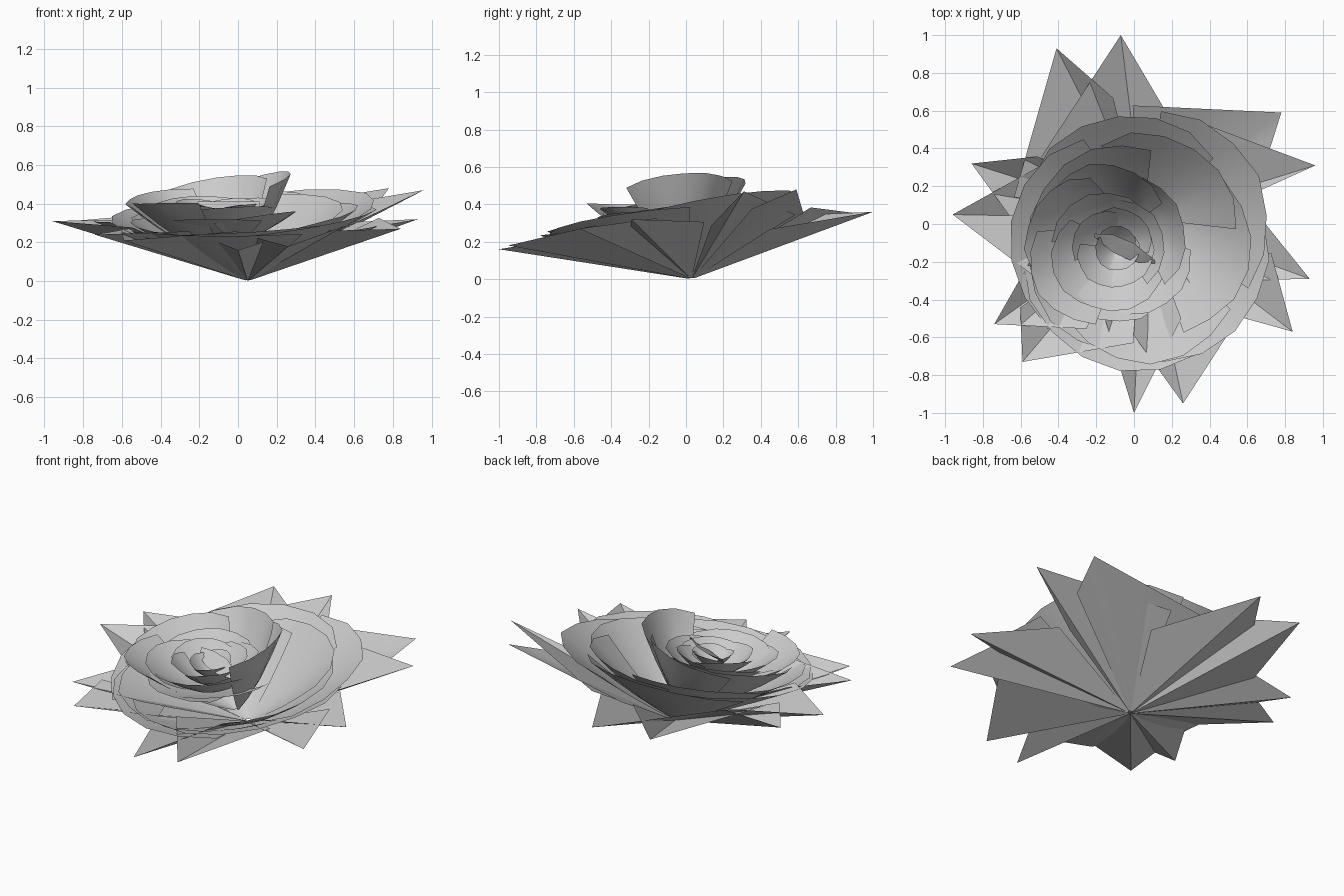
import bpy, bmesh, math, random
from mathutils import Vector

random.seed(4)
cube = bpy.data.objects.get("Cube")
if cube:
    bpy.data.objects.remove(cube)

grey = bpy.data.materials.new("petal grey")
grey.use_nodes = True
tone = (0.6, 0.6, 0.6, 1)
grey.diffuse_color = tone
grey.node_tree.nodes["Principled BSDF"].inputs["Base Color"].default_value = tone

BASE = Vector((0.05, 0.03, 0.0))


def sheet(name, rows):
    """Smooth open surface through equal rows of points."""
    bm = bmesh.new()
    grid = [[bm.verts.new(p) for p in row] for row in rows]
    for a, b in zip(grid, grid[1:]):
        for i in range(len(a) - 1):
            bm.faces.new((a[i], a[i + 1], b[i + 1], b[i]))
    bmesh.ops.remove_doubles(bm, verts=bm.verts, dist=0.0005)
    mesh = bpy.data.meshes.new(name)
    bm.to_mesh(mesh)
    bm.free()
    mesh.materials.append(grey)
    obj = bpy.data.objects.new(name, mesh)
    bpy.context.collection.objects.link(obj)
    bpy.ops.object.select_all(action='DESELECT')
    obj.select_set(True)
    bpy.context.view_layer.objects.active = obj
    bpy.ops.object.shade_smooth_by_angle(angle=math.radians(40))


def sepal(name, tip, right, left):
    """Pointed kite from the base to its tip, with two raised shoulders."""
    tip = Vector(tip)
    rim = []
    for corner in (right, left):
        c = tip.xy.lerp(Vector(corner), 1.25)
        reach = min(1, (c - BASE.xy).length / 0.65)
        rim.append(Vector((*c, (0.32 + 0.1 * c.y + 0.03 * c.x) * reach)))
    edge = [rim[0], rim[0].lerp(tip, 0.5), tip, tip.lerp(rim[1], 0.5), rim[1]]
    rows = []
    for t in (0.02, 0.35, 0.7, 1):
        rows.append([BASE.lerp(p, t) for p in edge])
    sheet(name, rows)


# Outer pointed sepals: tip, then the shoulder on either side
SEPALS = [
    ((0.96, 0.31, 0.47), (0.65, 0.17), (0.37, 0.53)),
    ((0.78, 0.59, 0.48), (0.72, 0.4), (0.15, 0.62)),
    ((-0.07, 1.0, 0.36), (0.19, 0.56), (-0.41, 0.48)),
    ((-0.41, 0.93, 0.35), (-0.17, 0.72), (-0.59, 0.3)),
    ((-0.86, 0.32, 0.31), (-0.58, 0.35), (-0.7, 0.1)),
    ((-0.96, 0.05, 0.31), (-0.6, 0.25), (-0.63, -0.2)),
    ((-0.74, -0.53, 0.24), (-0.58, -0.25), (-0.35, -0.55)),
    ((-0.59, -0.73, 0.21), (-0.6, -0.5), (-0.12, -0.65)),
    ((0.0, -1.0, 0.16), (-0.13, -0.58), (0.2, -0.6)),
    ((0.26, -0.95, 0.18), (0.05, -0.66), (0.5, -0.58)),
    ((0.84, -0.57, 0.27), (0.48, -0.47), (0.75, -0.24)),
    ((0.93, -0.29, 0.32), (0.52, -0.3), (0.68, 0.02)),
]
for i, points in enumerate(SEPALS):
    sepal(f"sepal_{i + 1}", *points)


def whorl(name, mids, centre, radius, height, slope, span, root, sag):
    """Broad overlapping petals whose rim lies in a tilted plane."""
    root = Vector(root)
    for k, mid in enumerate(mids):
        grow = random.uniform(0.97, 1.04)
        edge = []
        for j in range(7):
            u = j / 3 - 1
            a = math.radians(mid + u * span / 2)
            r = radius * (grow - 0.08 * u * u + 0.04 * u + random.uniform(-0.02, 0.02))
            dx, dy = r * math.cos(a), r * math.sin(a)
            z = height + slope[0] * dx + slope[1] * dy - 0.03 * u * u
            edge.append(Vector((centre[0] + dx, centre[1] + dy, z)))
        rows = []
        for t in (0.03, 0.25, 0.5, 0.75, 0.9, 1):
            row = []
            for p in edge:
                q = root.lerp(p, t)
                q.z -= sag * math.sin(math.pi * t) * (p.z - root.z)
                row.append(q)
            rows.append(row)
        sheet(f"{name}_{k + 1}", rows)


# Overlapping petal layers from the wide cup to the tight heart
whorl("outer_petal", (100, 172, 244, 316, 28), (0.03, -0.08), 0.68, 0.36,
      (0.06, 0.17), 105, BASE, 0.03)
whorl("middle_petal", (60, 132, 204, 276, 348), (0.02, -0.12), 0.6, 0.35,
      (0.06, 0.16), 100, BASE, 0.06)
# The raised cup is open towards the front
whorl("cup_petal", (15, 85, 150, 215), (-0.15, -0.12), 0.44, 0.485,
      (0.17, 0.1), 95, (0, 0, 0.06), 0.1)
whorl("front_petal", (255, 310), (-0.08, -0.12), 0.4, 0.37,
      (0.05, 0.12), 95, (0, -0.02, 0.2), 0.1)
whorl("inner_petal", (20, 110, 200, 290), (-0.13, -0.15), 0.31, 0.41,
      (0.02, 0.1), 120, (-0.08, -0.1, 0.2), 0.15)
whorl("heart_petal", (50, 140, 230, 320), (-0.11, -0.13), 0.21, 0.41,
      (0, 0.1), 115, (-0.09, -0.12, 0.24), 0.15)
whorl("bud_petal", (80, 200, 320), (-0.09, -0.13), 0.12, 0.4,
      (0, 0.1), 150, (-0.09, -0.13, 0.28), 0.1)

# Curled scrap of petal closing the heart
scrap = []
for t in (0, 0.5, 1):
    row = []
    for s in (-1, -0.4, 0.3, 1):
        row.append((-0.05 + 0.16 * s, -0.13 - 0.07 * s + 0.09 * (t - 0.5) * (1.2 - s * s),
                    0.36 + 0.05 * t))
    scrap.append(row)
sheet("heart_scrap", scrap)
